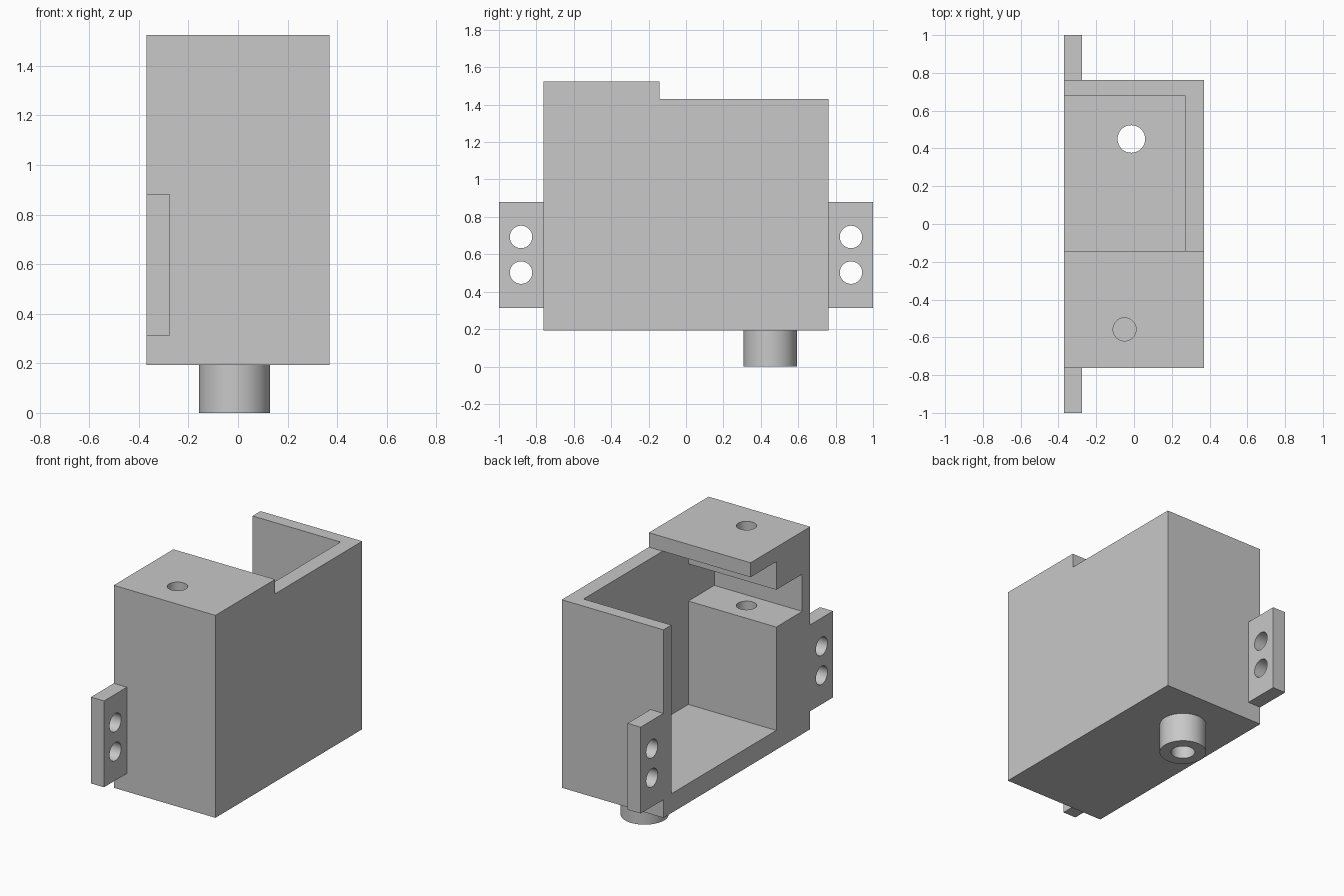
import bpy
import math
from mathutils import Matrix, Vector

if "Cube" in bpy.data.objects:
    bpy.data.objects.remove(bpy.data.objects["Cube"], do_unlink=True)

grey = bpy.data.materials.new("plain grey")
grey.use_nodes = True
GREY = (0.58, 0.58, 0.58, 1.0)
grey.diffuse_color = GREY
grey.node_tree.nodes["Principled BSDF"].inputs["Base Color"].default_value = GREY


def prism(name, profile, x0, x1):
    """Extrude a counter-clockwise (y, z) profile along x."""
    n = len(profile)
    verts = [(x, y, z) for x in (x0, x1) for y, z in profile]
    faces = [tuple(range(n))[::-1], tuple(range(n, 2 * n))]
    faces += [(i, (i + 1) % n, n + (i + 1) % n, n + i) for i in range(n)]
    mesh = bpy.data.meshes.new(name)
    mesh.from_pydata(verts, [], faces)
    mesh.materials.append(grey)
    obj = bpy.data.objects.new(name, mesh)
    bpy.context.collection.objects.link(obj)
    return obj


def box_profile(y0, y1, z0, z1):
    return [(y0, z0), (y1, z0), (y1, z1), (y0, z1)]


def rod(name, radius, start, end):
    """Round bar between two points."""
    start, end = Vector(start), Vector(end)
    axis = end - start
    bpy.ops.mesh.primitive_cylinder_add(vertices=48, radius=radius, depth=axis.length)
    obj = bpy.context.object
    obj.name = name
    turn = axis.to_track_quat("Z", "Y").to_matrix().to_4x4()
    obj.data.transform(Matrix.Translation((start + end) / 2) @ turn)
    obj.data.materials.append(grey)
    return obj


def combine(target, tool, operation):
    """Apply a boolean and discard the tool object."""
    mod = target.modifiers.new(operation.lower(), "BOOLEAN")
    mod.operation = operation
    mod.solver = "EXACT"
    mod.object = tool
    bpy.context.view_layer.objects.active = target
    bpy.ops.object.modifier_apply(modifier=mod.name)
    bpy.data.objects.remove(tool, do_unlink=True)


SIDE, INNER, FLOOR = 0.37, 0.27, 0.32
BASE, RIM, TOP = 0.193, 1.43, 1.525
END, STEP = 0.763, -0.143

# Outer shell with the raised front lid
housing = prism("gearbox_housing", [
    (-END, BASE), (END, BASE), (END, RIM), (STEP, RIM), (STEP, TOP), (-END, TOP),
], -SIDE, SIDE)

# Cavity open to the right side and the top, leaving the two bearing blocks
cavity = prism("cavity_cutter", [
    (0.68, FLOOR), (0.68, 1.7), (0.0, 1.7), (STEP, RIM), (-0.41, RIM), (-0.41, 1.245),
    (-0.68, 1.245), (-0.68, 1.0), (-0.41, 1.0), (-0.41, FLOOR),
], -0.6, INNER)
combine(housing, cavity, "DIFFERENCE")

# Mounting tabs at both ends, each with two screw holes
for s in (-1, 1):
    y0, y1 = sorted((s * END, s * 1.0))
    tab = prism("mounting_tab", box_profile(y0, y1, 0.312, 0.88), -SIDE, -0.275)
    for z in (0.502, 0.693):
        hole = rod("screw_cutter", 0.06, (-0.6, s * 0.882, z), (0, s * 0.882, z))
        combine(tab, hole, "DIFFERENCE")
    combine(housing, tab, "UNION")

# Output boss under the floor, bored through
bx, by = -0.014, 0.45
combine(housing, rod("boss", 0.143, (bx, by, 0), (bx, by, BASE)), "UNION")
combine(housing, rod("bore_cutter", 0.073, (bx, by, -0.1), (bx, by, 0.5)), "DIFFERENCE")

# Axle hole through the lid and down into the lower block
combine(housing, rod("axle_cutter", 0.061, (-0.05, -0.558, FLOOR), (-0.05, -0.558, 1.7)),
        "DIFFERENCE")

# Smooth round walls, keep edges sharp
bpy.ops.object.select_all(action="DESELECT")
housing.select_set(True)
bpy.context.view_layer.objects.active = housing
bpy.ops.object.shade_smooth_by_angle(angle=math.radians(30))
